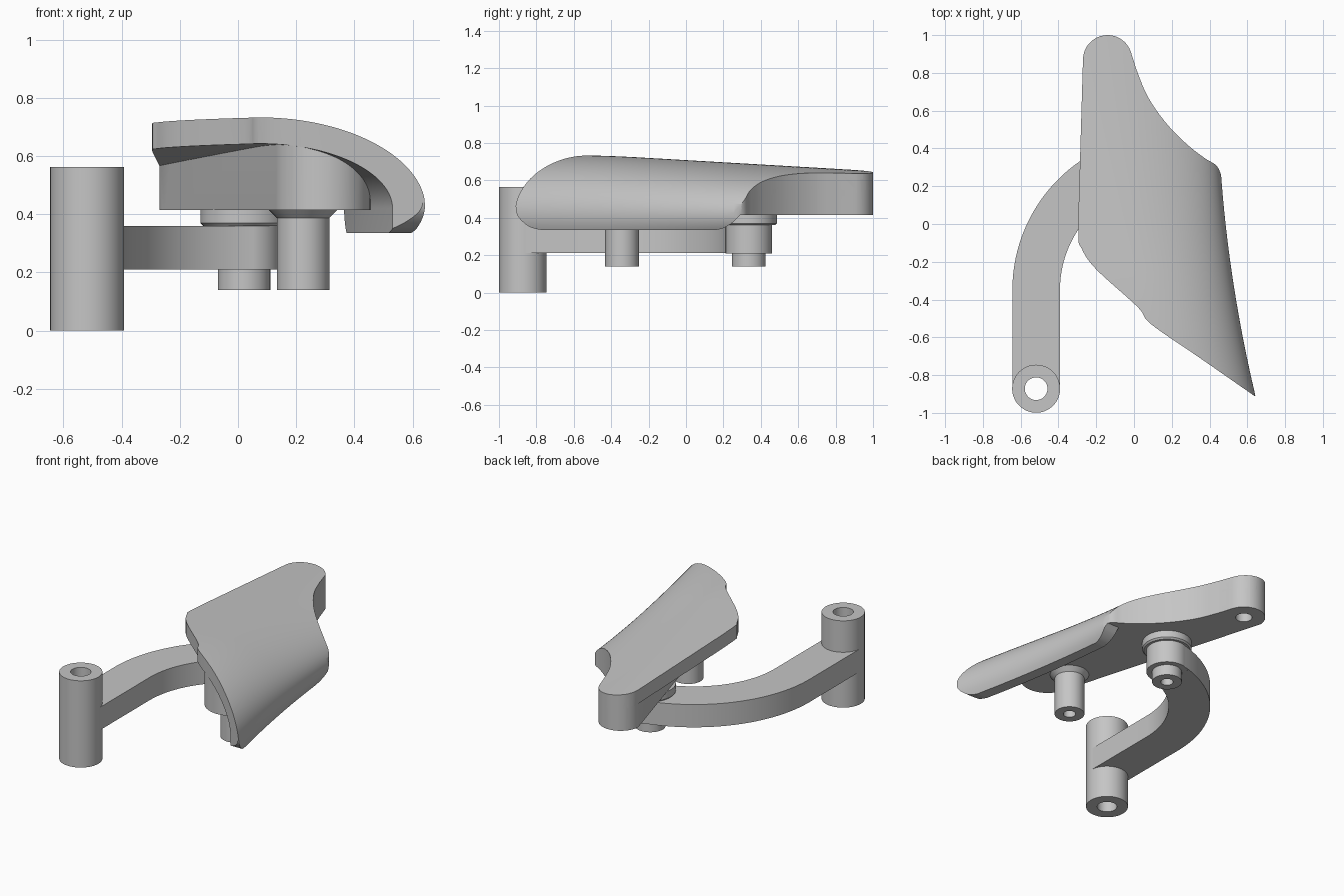
import bpy, bmesh, math
from mathutils import Vector

if "Cube" in bpy.data.objects:
    bpy.data.objects.remove(bpy.data.objects["Cube"])

GREY = bpy.data.materials.new("plain_grey")
GREY.use_nodes = True
GREY.diffuse_color = (0.56, 0.56, 0.56, 1)
GREY.node_tree.nodes["Principled BSDF"].inputs["Base Color"].default_value = (0.56, 0.56, 0.56, 1)


def finish(name, bm):
    bmesh.ops.recalc_face_normals(bm, faces=bm.faces)
    mesh = bpy.data.meshes.new(name)
    bm.to_mesh(mesh)
    bm.free()
    mesh.materials.append(GREY)
    obj = bpy.data.objects.new(name, mesh)
    bpy.context.collection.objects.link(obj)
    return obj


def smooth(obj, angle=32):
    bpy.ops.object.select_all(action='DESELECT')
    obj.select_set(True)
    bpy.context.view_layer.objects.active = obj
    bpy.ops.object.shade_smooth_by_angle(angle=math.radians(angle))


def boolean(obj, cutter, operation):
    mod = obj.modifiers.new("cut", 'BOOLEAN')
    mod.object, mod.operation, mod.solver = cutter, operation, 'EXACT'
    bpy.context.view_layer.objects.active = obj
    bpy.ops.object.modifier_apply(modifier=mod.name)
    bpy.data.objects.remove(cutter)


def loft(name, sections):
    """Closed skin through equal-length rings, capped at both ends."""
    bm = bmesh.new()
    rings = [[bm.verts.new(p) for p in s] for s in sections]
    n = len(rings[0])
    for a, b in zip(rings, rings[1:]):
        for i in range(n):
            bm.faces.new((a[i], a[(i + 1) % n], b[(i + 1) % n], b[i]))
    bm.faces.new(rings[0])
    bm.faces.new(rings[-1])
    return finish(name, bm)


def prism(name, outline, z0, z1):
    return loft(name, [[(x, y, z) for x, y in outline] for z in (z0, z1)])


def turned(name, centre, profile, closed=False, sides=64):
    """Revolve (radius, height) points about a vertical axis."""
    bm = bmesh.new()
    pts = profile + profile[:1] if closed else profile
    verts = [bm.verts.new((r, 0, z)) for r, z in pts]
    edges = [bm.edges.new(pair) for pair in zip(verts, verts[1:])]
    bmesh.ops.spin(bm, geom=verts + edges, axis=(0, 0, 1), cent=(0, 0, 0),
                   angle=2 * math.pi, steps=sides)
    bmesh.ops.remove_doubles(bm, verts=bm.verts, dist=0.0001)
    bmesh.ops.translate(bm, verts=bm.verts, vec=(*centre, 0))
    obj = finish(name, bm)
    smooth(obj)
    return obj


def spline(points, steps=6):
    """Smooth open curve through the points."""
    p = [Vector(q) for q in points]
    p = [2 * p[0] - p[1]] + p + [2 * p[-1] - p[-2]]
    out = []
    for a, b, c, d in zip(p, p[1:], p[2:], p[3:]):
        for k in range(steps):
            t = k / steps
            out.append(tuple(0.5 * (2 * b + (c - a) * t + (2 * a - 5 * b + 4 * c - d) * t * t
                                    + (3 * b - a - 3 * c + d) * t ** 3)))
    return out + [tuple(points[-1])]


def circle_arc(cx, cy, r, start, end, steps=20):
    angles = [math.radians(start + (end - start) * i / steps) for i in range(steps + 1)]
    return [(cx + r * math.cos(a), cy + r * math.sin(a)) for a in angles]


# Pad surface: flat on the left, falling as an elliptic arc on the right
MID, LOW, BASE = 0.42, 0.335, 0.415


def crown(y):
    d = max(0, -0.25 - y)
    return 0.708 - 0.058 * y - 0.07 * d * d


def surface(y, inset_x, inset_z, bottom, steps=40):
    crest = -0.08 - 0.26 * y
    width = 0.485 - 0.11 * y + 0.07 * y * y - crest - inset_x
    height = crown(y) - MID - inset_z
    end = math.pi / 2 + math.asin((MID - bottom) / height)
    arc = [(crest + width * math.sin(end * i / steps), y,
            MID + height * math.cos(end * i / steps)) for i in range(steps + 1)]
    return [(-0.5, y, MID + height)] + arc


ys = [-1.1 + 2.2 * i / 60 for i in range(61)]

# Pad shell trimmed to its plan outline
right_edge = spline([(0.5, 0.04), (0.479, 0.14), (0.468, 0.23), (0.44, 0.305), (0.38, 0.345),
                     (0.3, 0.405), (0.2, 0.5), (0.12, 0.6), (0.06, 0.7), (0.012, 0.82)])
cap = circle_arc(-0.14, 0.87, 0.13, 20, 178)
left_edge = spline([(-0.284, 0.4), (-0.295, -0.04), (-0.277, -0.13), (-0.2, -0.24),
                    (0.02, -0.44), (0.09, -0.53), (0.35, -0.71), (0.63, -0.905)])
pad_outline = [(0.8, -1.02), (0.8, 0.0)] + right_edge + cap + left_edge
shell = loft("pad_shell", [surface(y, 0, 0, LOW)
                           + [(surface(y, 0.095, 0.09, MID)[-1][0], y, LOW)]
                           + surface(y, 0.095, 0.09, MID)[::-1] for y in ys])
boolean(shell, prism("pad_trim", pad_outline, 0, 1), 'INTERSECT')

# Rounded front tip and swept-up rear corner of the shell's lower edge
lower_edge = ([(-1.2, 0.9), (-1.2, 0.47)]
              + spline([(-0.912, 0.47), (-0.9, 0.41), (-0.85, 0.36), (-0.8, 0.34), (-0.73, 0.33)])
              + spline([(0.14, 0.33), (0.2, 0.345), (0.25, 0.375), (0.29, 0.416)])
              + [(1.2, 0.416), (1.2, 0.9)])
boolean(shell, loft("edge_trim", [[(x, y, z) for y, z in lower_edge] for x in (-1, 1)]), 'INTERSECT')
smooth(shell)

# Pad core: flat-bottomed bar under the shell, with a blind hole in its far end
core_outline = (circle_arc(0.29, -0.47, 0.165, 198, 360)
                + [p for p in right_edge if p[1] > 0.15] + cap)
core = loft("pad_core", [surface(y, 0.004, 0.03, BASE) + [(-0.5, y, BASE)] for y in ys])
boolean(core, prism("core_trim", core_outline, 0, 1), 'INTERSECT')
boolean(core, turned("hole_cutter", (-0.14, 0.87), [(0, 0.3), (0.05, 0.3), (0.05, 0.52), (0, 0.52)]),
        'DIFFERENCE')
smooth(core)

# Front peg with flared neck and blind hole
turned("front_peg", (0.224, -0.342), [(0, 0.24), (0.038, 0.24), (0.038, 0.14), (0.09, 0.14),
                                      (0.09, 0.387), (0.12, 0.417), (0, 0.417)])

# Pivot: collar, boss and stepped peg
turned("pivot_boss", (0.021, 0.336), [(0, 0.22), (0.038, 0.22), (0.038, 0.14), (0.09, 0.14),
                                      (0.09, 0.21), (0.125, 0.21), (0.125, 0.36), (0.14, 0.36),
                                      (0.15, 0.37), (0.15, 0.417), (0, 0.417)])

# Curved lever arm
POST, BEND, HALF = (-0.518, -0.872), 0.704, 0.126
sides = [[(POST[0] + s * HALF, POST[1])]
         + circle_arc(POST[0] + BEND, -0.35, BEND - s * HALF, 180, 103.3, 32) for s in (-1, 1)]
arm = prism("lever_arm", sides[0] + sides[1][::-1], 0.211, 0.359)
# Open the arm where the post bore passes through
boolean(arm, turned("bore_cutter", POST, [(0, 0.1), (0.1, 0.1), (0.1, 0.5), (0, 0.5)]),
        'DIFFERENCE')
smooth(arm)

# Hollow post
turned("post", POST, [(0.06, 0), (0.127, 0), (0.127, 0.563), (0.06, 0.563)], closed=True)
